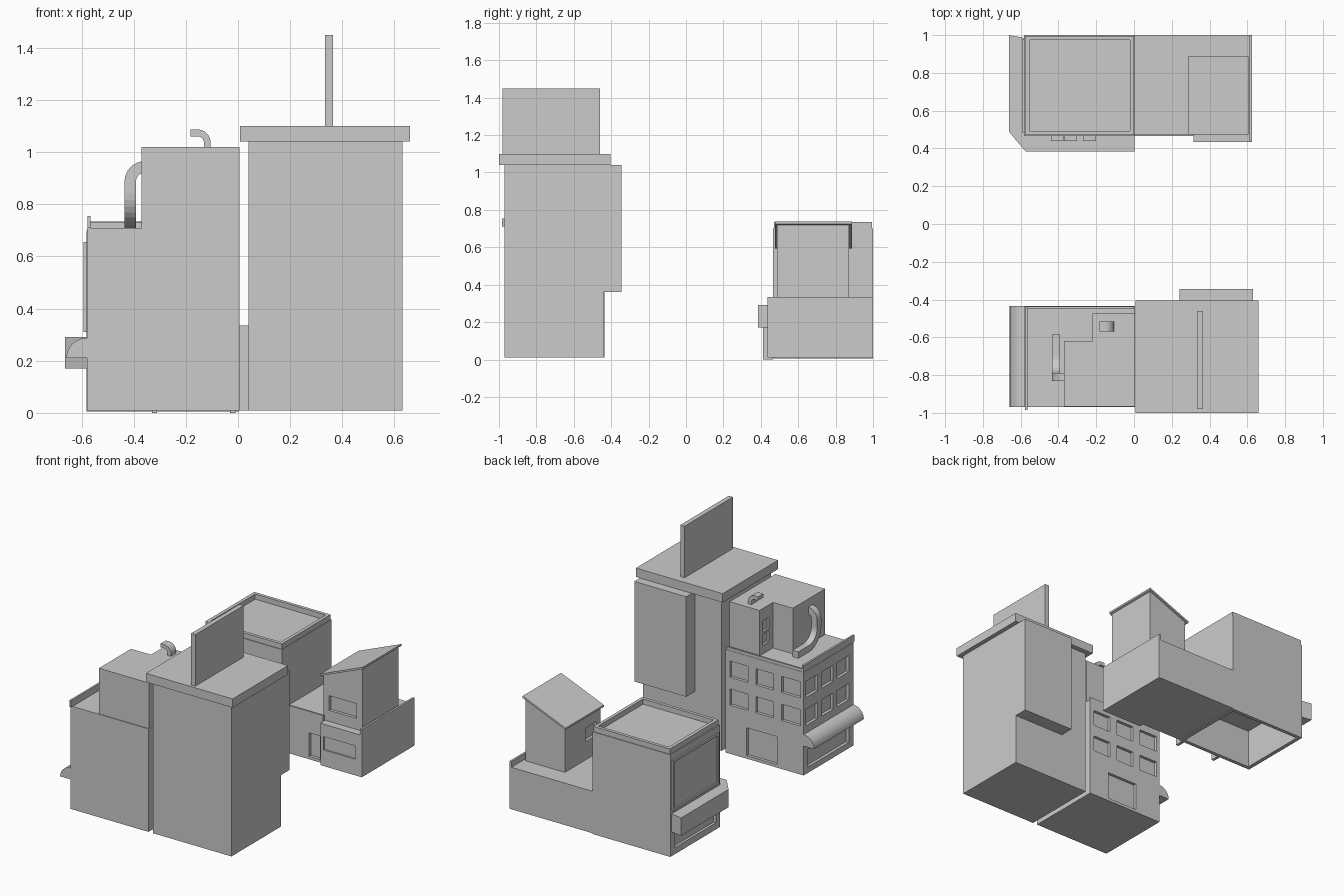
import bpy, bmesh, math
from mathutils import Vector


def add_box(bm, x0, x1, y0, y1, z0, z1):
    vs = [bm.verts.new((x, y, z)) for z in (z0, z1)
          for x, y in ((x0, y0), (x1, y0), (x1, y1), (x0, y1))]
    for f in ((3, 2, 1, 0), (4, 5, 6, 7), (0, 1, 5, 4), (1, 2, 6, 5), (2, 3, 7, 6), (3, 0, 4, 7)):
        bm.faces.new([vs[i] for i in f])


def finish(bm, name):
    bmesh.ops.recalc_face_normals(bm, faces=bm.faces)
    me = bpy.data.meshes.new(name)
    bm.to_mesh(me)
    bm.free()
    ob = bpy.data.objects.new(name, me)
    bpy.context.collection.objects.link(ob)
    return ob


def boxes(name, *dims):
    bm = bmesh.new()
    for d in dims:
        add_box(bm, *d)
    return finish(bm, name)


def prism(name, pts, axis, lo, hi):
    """Extrude a 2D outline along an axis (other two axes in order)."""
    bm = bmesh.new()

    def at(p, t):
        c = list(p)
        c.insert("xyz".index(axis), t)
        return bm.verts.new(c)
    a, b = [at(p, lo) for p in pts], [at(p, hi) for p in pts]
    bm.faces.new(a)
    bm.faces.new(b[::-1])
    for i in range(len(pts)):
        j = (i + 1) % len(pts)
        bm.faces.new((a[i], a[j], b[j], b[i]))
    return finish(bm, name)


def arc(cx, cy, r, a0, a1, n=8):
    return [(cx + r * math.cos(math.radians(a0 + (a1 - a0) * i / n)),
             cy + r * math.sin(math.radians(a0 + (a1 - a0) * i / n))) for i in range(n + 1)]


def duct(name, path, width, axis, lo, hi):
    """Square duct following a flat path."""
    p = [Vector(q) for q in path]
    left, right = [], []
    for i, q in enumerate(p):
        t = (p[min(i + 1, len(p) - 1)] - p[max(i - 1, 0)]).normalized()
        n = Vector((-t.y, t.x)) * width / 2
        left.append(tuple(q + n))
        right.append(tuple(q - n))
    return prism(name, left + right[::-1], axis, lo, hi)


def cut(ob, *dims):
    """Carve box-shaped recesses."""
    c = boxes("cutter", *dims)
    c.hide_render = True
    m = ob.modifiers.new("recess", "BOOLEAN")
    m.object, m.operation, m.solver = c, "DIFFERENCE", "EXACT"
    bpy.context.view_layer.objects.active = ob
    bpy.ops.object.modifier_apply(modifier=m.name)
    bpy.data.objects.remove(c)


# Tall tower with roof slab, rear bay and rooftop board
boxes("tower_body", (0.04, 0.63, -0.97, -0.44, 0.01, 1.04))
boxes("tower_rear_bay", (0.24, 0.63, -0.44, -0.345, 0.36, 1.04))
boxes("tower_roof_slab", (0.008, 0.66, -1, -0.405, 1.04, 1.10))
boxes("rooftop_board", (0.333, 0.365, -0.98, -0.46, 1.10, 1.45))

# Shop building with window grids on the back and left faces
shop = boxes("shop_body", (-0.58, 0.006, -0.97, -0.435, 0.01, 0.71))
D = 0.02
rows = ((0.34, 0.45), (0.53, 0.64))
holes = [(-0.58 + a, -0.58 + b, -0.435 - D, -0.4, *r) for r in rows
         for a, b in ((0.025, 0.165), (0.225, 0.36), (0.42, 0.555))]
holes += [(-0.6, -0.58 + D, y - 0.125, y, *r) for r in rows for y in (-0.46, -0.625, -0.795)]
holes += [(-0.38, -0.15, -0.435 - D, -0.4, 0.03, 0.22),     # doorway
          (-0.6, -0.58 + D, -0.92, -0.48, 0.05, 0.17)]      # shop window
cut(shop, *holes)
boxes("shop_parapet", (-0.578, -0.565, -0.985, -0.437, 0.71, 0.755),
      (-0.565, -0.0, -0.449, -0.437, 0.71, 0.73))
prism("shop_awning", [(-0.58, 0.21)] + arc(-0.58, 0.21, 0.078, 180, 90), "y", -0.97, -0.435)

# L-shaped penthouse
pent = prism("penthouse", [(-0.37, -0.965), (0.005, -0.965), (0.005, -0.475), (-0.22, -0.475),
                           (-0.22, -0.62), (-0.37, -0.62)], "z", 0.71, 1.02)
cut(pent, *[(-0.24, -0.205, -0.575, -0.505, z, z + 0.075) for z in (0.77, 0.86)])

# Ducts: one along the roof and up into the wall, one hooked roof vent
duct("roof_duct_lower", [(-0.585, 0.732)] + arc(-0.70, 0.842, 0.11, 270, 180) + [(-0.81, 0.86)],
     0.044, "x", -0.435, -0.391)
duct("roof_duct_upper", [(-0.413, 0.85), (-0.413, 0.88)] + arc(-0.358, 0.888, 0.055, 180, 90),
     0.044, "y", -0.832, -0.788)
duct("roof_vent", [(-0.118, 1.01), (-0.118, 1.03)] + arc(-0.155, 1.037, 0.037, 0, 90)
     + [(-0.182, 1.074)], 0.026, "y", -0.57, -0.515)

# Rear building, tall half: open underneath, recessed storefront
tall = boxes("rear_tall_body", (-0.582, 0.004, 0.465, 1, 0.005, 0.70))
cut(tall, (-0.555, -0.02, 0.49, 0.975, -0.1, 0.27))
cut(tall, (-0.6, -0.565, 0.51, 0.95, 0.05, 0.15),
    (-0.53, -0.35, 0.44, 0.48, 0.05, 0.16), (-0.29, -0.05, 0.44, 0.48, 0.02, 0.16))
boxes("rear_tall_parapet", (-0.575, -0.552, 0.47, 0.995, 0.70, 0.735),
      (-0.022, 0.0, 0.47, 0.995, 0.70, 0.735), (-0.552, -0.022, 0.47, 0.492, 0.70, 0.735),
      (-0.552, -0.022, 0.973, 0.995, 0.70, 0.735))
boxes("side_panel_frame", (-0.592, -0.58, 0.485, 0.5, 0.31, 0.655),
      (-0.592, -0.58, 0.965, 0.98, 0.31, 0.655), (-0.592, -0.58, 0.5, 0.965, 0.31, 0.325),
      (-0.592, -0.58, 0.5, 0.965, 0.64, 0.655))
prism("wrap_awning", [(-0.58, 0.985), (-0.663, 1.0), (-0.663, 0.49), (-0.575, 0.385),
                      (0.003, 0.385), (0.003, 0.467), (-0.58, 0.467)], "z", 0.17, 0.292)
boxes("awning_planters", *[(x, x + 0.068, 0.44, 0.466, 0.29, 0.335)
                           for x in (-0.44, -0.37, -0.27)])
boxes("storefront_posts", *[(x, x + 0.02, 0.412, 0.466, 0, 0.17) for x in (-0.33, -0.03)])

# Rear building, low half with parapet
low = prism("rear_low_body", [(0.004, 0.465), (0.315, 0.465), (0.315, 0.435), (0.626, 0.435),
                              (0.626, 1), (0.004, 1)], "z", 0.01, 0.295)
cut(low, (0.21, 0.29, 0.44, 0.485, 0.03, 0.19), (0.34, 0.58, 0.42, 0.445, 0.12, 0.21))
boxes("rear_low_parapet", (0.612, 0.626, 0.435, 1, 0.295, 0.335),
      (0.004, 0.315, 0.465, 0.477, 0.295, 0.335))

# Rooftop hut with a sloping roof
hut = prism("rooftop_hut", [(0.30, 0.295), (0.595, 0.295), (0.595, 0.722), (0.30, 0.601)],
            "y", 0.487, 0.872)
cut(hut, (0.345, 0.55, 0.47, 0.507, 0.37, 0.47), (0.28, 0.32, 0.53, 0.65, 0.42, 0.51))
prism("hut_roof", [(0.285, 0.593), (0.607, 0.725), (0.607, 0.738), (0.285, 0.606)],
      "y", 0.475, 0.887)
